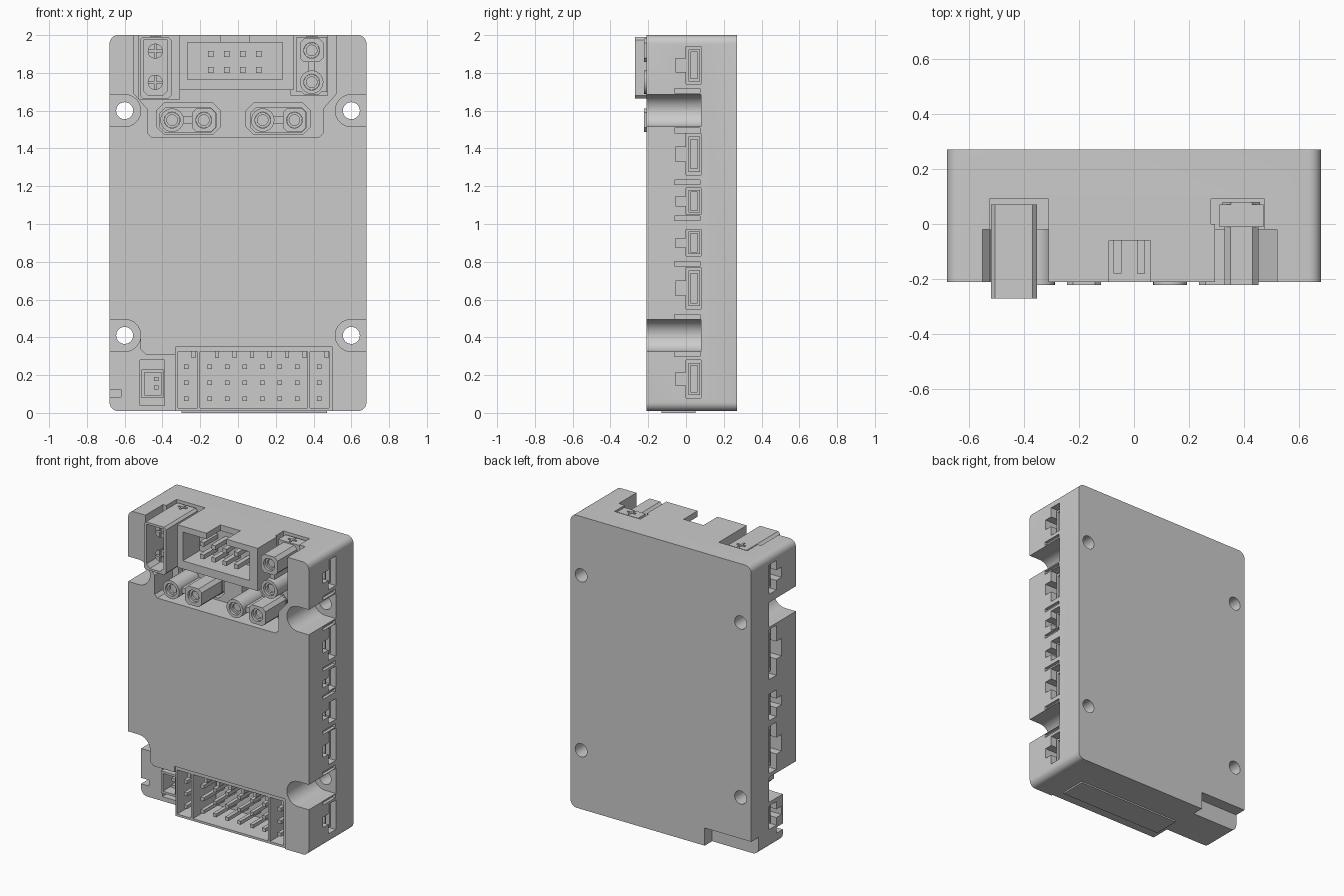
import bpy
from math import cos, sin, pi, radians

old = bpy.data.objects.get("Cube")
if old:
    bpy.data.objects.remove(old, do_unlink=True)

grey = bpy.data.materials.new("plain grey")
grey.use_nodes = True
grey.diffuse_color = (0.6, 0.6, 0.6, 1)
grey.node_tree.nodes["Principled BSDF"].inputs["Base Color"].default_value = grey.diffuse_color


def prism(name, pts, y0, y1):
    """Extrude an x-z outline from y0 to y1, always with outward faces."""
    n = len(pts)
    if sum(pts[i - 1][0] * pts[i][1] - pts[i][0] * pts[i - 1][1] for i in range(n)) < 0:
        pts = pts[::-1]
    verts = [(x, y0, z) for x, z in pts] + [(x, y1, z) for x, z in pts]
    faces = [tuple(range(n)), tuple(range(2 * n - 1, n - 1, -1))]
    faces += [(i, i + n, (i + 1) % n + n, (i + 1) % n) for i in range(n)]
    mesh = bpy.data.meshes.new(name)
    mesh.from_pydata(verts, [], faces)
    mesh.materials.append(grey)
    ob = bpy.data.objects.new(name, mesh)
    bpy.context.collection.objects.link(ob)
    return ob


def box(name, x0, x1, y0, y1, z0, z1):
    return prism(name, [(x0, z0), (x1, z0), (x1, z1), (x0, z1)], y0, y1)


def arc(cx, cz, r, a0, a1, n):
    return [(cx + r * cos(a0 + (a1 - a0) * i / n), cz + r * sin(a0 + (a1 - a0) * i / n))
            for i in range(n + 1)]


def rod(name, x, z, r, y0, y1, n=24):
    return prism(name, arc(x, z, r, 0, 2 * pi, n)[:-1], y0, y1)


def rounded(x0, x1, z0, z1, r, n=6):
    pts = []
    corners = [(x1 - r, z1 - r), (x0 + r, z1 - r), (x0 + r, z0 + r), (x1 - r, z0 + r)]
    for k, (cx, cz) in enumerate(corners):
        pts += arc(cx, cz, r, k * pi / 2, (k + 1) * pi / 2, n)
    return pts


def chamfered(x0, x1, z0, z1, c):
    return rounded(x0, x1, z0, z1, c, 1)


def cut(ob, cutters):
    """Subtract the cutters from ob, then drop them."""
    for c in cutters:
        m = ob.modifiers.new("cut", "BOOLEAN")
        m.operation, m.solver, m.object = "DIFFERENCE", "EXACT", c
    bpy.context.view_layer.update()
    mesh = bpy.data.meshes.new_from_object(
        ob.evaluated_get(bpy.context.evaluated_depsgraph_get()))
    ob.modifiers.clear()
    ob.data = mesh
    for c in cutters:
        bpy.data.objects.remove(c, do_unlink=True)


FRONT, BACK, DEEP, FLOOR = -0.21, 0.27, 0.08, -0.02
OUT = -0.4

# Case with rounded corners
case = prism("case", rounded(-0.68, 0.68, 0.01, 2, 0.045), FRONT, BACK)
cuts = []

# Upper connector recess
cuts.append(prism("c", [(-0.48, 1.48), (-0.46, 1.46), (0.43, 1.46), (0.45, 1.48), (0.45, 1.61),
                        (0.52, 1.69), (0.52, 2.1), (-0.55, 2.1), (-0.55, 1.69), (-0.48, 1.61)],
                  OUT, FLOOR))
for x in (-0.26, 0.215):
    cuts.append(prism("c", chamfered(x - 0.172, x + 0.168, 1.475, 1.64, 0.04), OUT, DEEP))
cuts.append(box("c", -0.525, -0.31, OUT, 0.09, 1.66, 2.1))
cuts.append(box("c", 0.28, 0.475, OUT, 0.09, 1.68, 2.1))

# Mounting corners: open slots and through holes
for side in (-1, 1):
    for z in (0.41, 1.6):
        slot = [(side * abs(1.2 - x), y) for x, y in arc(0.6, z, 0.085, -pi / 2, pi / 2, 16)]
        slot += [(side * 0.8, z + 0.085), (side * 0.8, z - 0.085)]
        cuts.append(prism("c", slot, OUT, DEEP))
        cuts.append(rod("c", side * 0.6, z, 0.045, OUT, 0.5))

# Lower left step, socket pocket, small notch and rear bottom notch
cuts.append(prism("c", [(-0.8, -0.1), (-0.32, -0.1), (-0.32, 0.31), (-0.49, 0.31),
                        (-0.515, 0.335), (-0.515, 0.41), (-0.6, 0.35), (-0.8, 0.35)], OUT, -0.07))
cuts.append(box("c", -0.52, -0.39, OUT, 0.06, 0.04, 0.28))
cuts.append(box("c", -0.8, -0.62, OUT, 0.0, 0.085, 0.125))
cuts.append(box("c", -0.8, -0.33, 0.19, 0.4, -0.1, 0.13))

# Lower pin header bay
cuts.append(box("c", -0.33, 0.5, OUT, DEEP, -0.1, 0.35))

# Side ports: (centre z, half height) for each side
ports = {1: [(1.84, 0.1), (1.37, 0.11), (1.12, 0.07), (0.9, 0.07), (0.66, 0.11), (0.18, 0.1)],
         -1: [(1.84, 0.1), (1.33, 0.17), (0.97, 0.09), (0.68, 0.16), (0.22, 0.08)]}
for side, rows in ports.items():
    for z, h in rows:
        xs = sorted((side * 0.57, side * 0.8))
        cuts.append(box("c", *xs, 0.0, DEEP, z - h, z + h))
        cuts.append(box("c", *xs, -0.055, 0.01, z - h * 0.35, z + h * 0.35))
for z in (1.705, 1.495, 1.22, 1.03, 0.79, 0.51, 0.31):
    cuts.append(box("c", 0.66, 0.8, -0.06, DEEP - 0.005, z - 0.012, z + 0.012))
cut(case, cuts)

# Sockets inside the side ports
for side, rows in ports.items():
    for i, (z, h) in enumerate(rows):
        xs = sorted((side * 0.56, side * 0.645))
        body = box(f"side_socket_{i}", *xs, 0.012, 0.075, z - h * 0.85, z + h * 0.85)
        mouth = sorted((side * 0.59, side * 0.7))
        cut(body, [box("c", *mouth, 0.025, 0.06, z - h * 0.7, z + h * 0.7)])


# Round-and-square paired power plugs, square end in the +u direction
def power_plug(name, x, z, upright):
    def place(u, v):
        return (x + v, z + u) if upright else (x + u, z + v)

    def block(u0, u1, v, y0, y1, c=0.0):
        (x0, z0), (x1, z1) = place(u0, -v), place(u1, v)
        pts = chamfered(x0, x1, z0, z1, c) if c else [(x0, z0), (x1, z0), (x1, z1), (x0, z1)]
        return prism(name, pts, y0, y1)

    block(-0.15, 0.15, 0.068, -0.005, DEEP, 0.03)
    block(-0.05, 0.05, 0.018, -0.19, 0.0)
    ends = [rod(name + "_round", *place(-0.084, 0), 0.062, -0.222, 0.0),
            block(0.022, 0.146, 0.062, -0.222, 0.0, 0.022)]
    for u, end in zip((-0.084, 0.084), ends):
        cut(end, [rod("c", *place(u, 0), 0.042, -0.3, -0.19)])
        ring = rod(name + "_contact", *place(u, 0), 0.041, -0.205, -0.1)
        cut(ring, [rod("c", *place(u, 0), 0.028, -0.3, -0.11)])


power_plug("lower_left_plug", -0.265, 1.55, False)
power_plug("lower_right_plug", 0.215, 1.55, False)
power_plug("upper_right_plug", 0.39, 1.835, True)
box("upper_right_plug_base", 0.31, 0.47, -0.01, 0.07, 1.7, 1.99)

# Shrouded power socket with split pins
shroud = prism("socket_shroud", chamfered(-0.52, -0.353, 1.665, 1.99, 0.015), -0.27, 0.07)
cut(shroud, [prism("c", [(-0.5, 1.705), (-0.475, 1.68), (-0.398, 1.68), (-0.373, 1.705),
                         (-0.373, 1.975), (-0.5, 1.975)], -0.4, -0.03)])
for z in (1.75, 1.915):
    pin = rod("socket_pin", -0.438, z, 0.04, -0.21, -0.02)
    cut(pin, [box("c", -0.5, -0.37, -0.3, -0.1, z - 0.005, z + 0.005),
              box("c", -0.443, -0.433, -0.3, -0.1, z - 0.06, z + 0.06)])
for x in (-0.437, 0.39):
    box("plus_bar", x - 0.03, x + 0.03, 0.024, 0.036, 1.98, 1.995)
    box("plus_post", x - 0.006, x + 0.006, 0.0, 0.06, 1.98, 1.995)

# Box header with key notch and eight pins
header = box("box_header", -0.31, 0.295, FRONT, 0.0, 1.71, 2.0)
cut(header, [box("c", -0.268, 0.235, OUT, -0.03, 1.765, 1.96),
             box("c", -0.09, 0.06, OUT, -0.06, 1.9, 2.1)])
for i in range(4):
    for z in (1.815, 1.9):
        x = -0.145 + 0.085 * i
        box("header_pin", x - 0.015, x + 0.015, -0.18, -0.02, z - 0.015, z + 0.015)

# Lower pin header: shell with three bays, keys and pin grid
shell = box("pin_header_shell", -0.33, 0.5, -0.2, DEEP, 0.01, 0.348)
cut(shell, [box("c", a, b, OUT, 0.05, 0.025, 0.325)
            for a, b in ((-0.318, -0.215), (-0.2, 0.367), (0.38, 0.482))])
box("pin_header_foot", -0.3, 0.47, -0.13, 0.05, 0.0, 0.015)
columns = [-0.275] + [-0.15 + 0.0925 * i for i in range(6)] + [0.43]
for x in columns:
    box("key_rib", x + 0.028, x + 0.05, -0.19, 0.05, 0.29, 0.33)
    for z in (0.075, 0.16, 0.245):
        box("row_pin", x - 0.012, x + 0.012, -0.17, 0.06, z - 0.012, z + 0.012)

# Small two-pin socket at the lower left
small = box("small_socket", -0.51, -0.395, -0.1, 0.06, 0.08, 0.23)
cut(small, [box("c", -0.495, -0.405, OUT, 0.03, 0.095, 0.215)])
for z in (0.135, 0.18):
    box("small_pin", -0.445, -0.42, -0.08, 0.05, z - 0.01, z + 0.01)

# Smooth the round surfaces, keeping edges sharp
parts = [o for o in bpy.context.collection.objects
         if o.type == "MESH" and o.data.materials and o.data.materials[0] == grey]
for ob in parts:
    ob.select_set(True)
bpy.context.view_layer.objects.active = case
bpy.ops.object.shade_smooth_by_angle(angle=radians(30))
